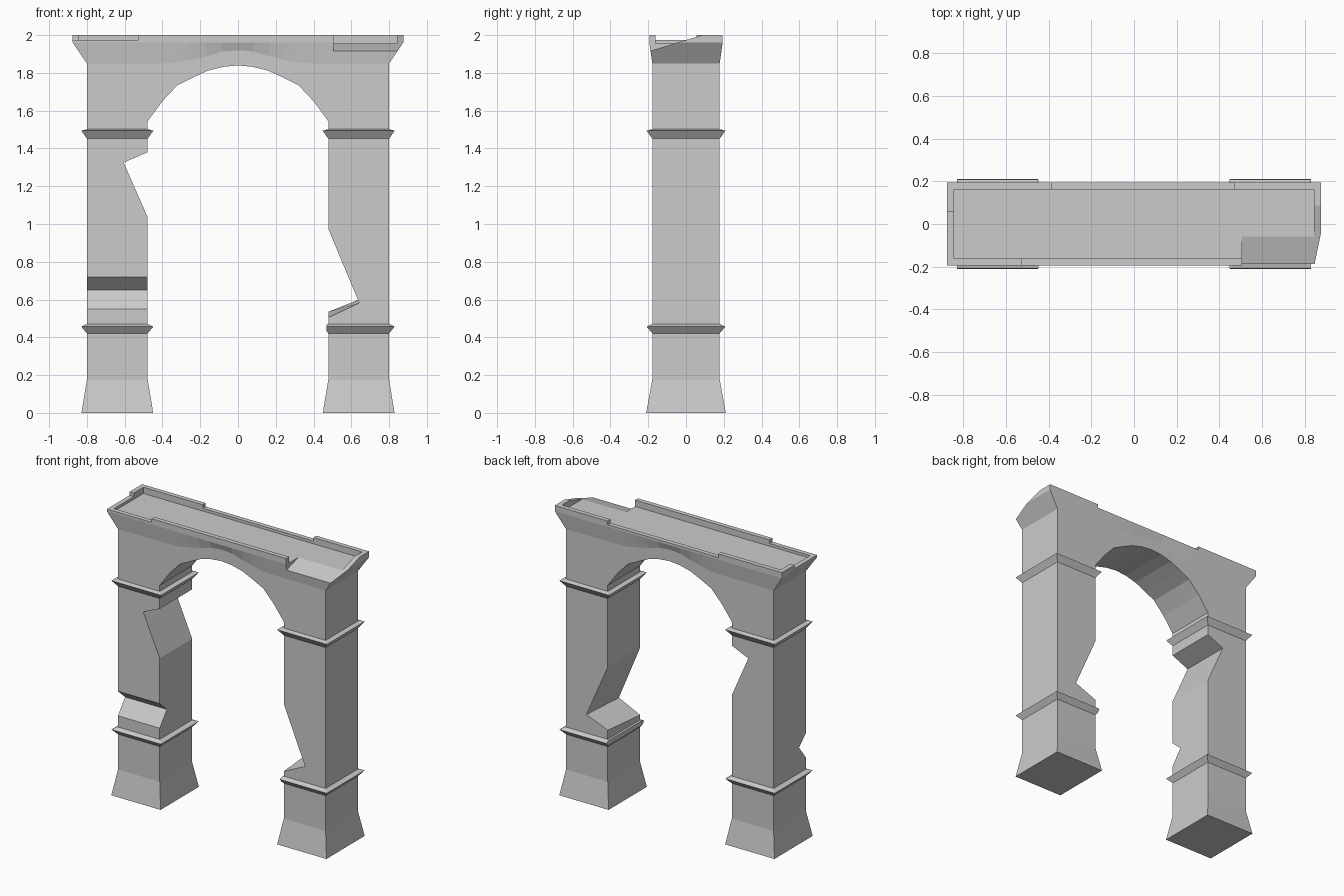
import bpy, bmesh

if "Cube" in bpy.data.objects:
    bpy.data.objects.remove(bpy.data.objects["Cube"])

LEG_OUT, LEG_IN, D = 0.80, 0.478, 0.1785   # leg edges in x, half depth in y


def make(name, bm):
    bmesh.ops.recalc_face_normals(bm, faces=bm.faces)
    mesh = bpy.data.meshes.new(name)
    bm.to_mesh(mesh)
    bm.free()
    ob = bpy.data.objects.new(name, mesh)
    bpy.context.collection.objects.link(ob)
    return ob


def loft(name, loops):
    """Closed solid through point loops of equal length."""
    bm = bmesh.new()
    rings = [[bm.verts.new(p) for p in loop] for loop in loops]
    for a, b in zip(rings, rings[1:]):
        for i in range(len(a)):
            j = (i + 1) % len(a)
            bm.faces.new((a[i], a[j], b[j], b[i]))
    bm.faces.new(rings[0])
    bm.faces.new(rings[-1])
    return make(name, bm)


def rect(cx, hx, hy, z):
    return [(cx - hx, -hy, z), (cx + hx, -hy, z), (cx + hx, hy, z), (cx - hx, hy, z)]


def box(name, x0, x1, y0, y1, z0, z1):
    return loft(name, [[(x0, y0, z), (x1, y0, z), (x1, y1, z), (x0, y1, z)] for z in (z0, z1)])


def boolean(target, other, op='DIFFERENCE'):
    other.hide_render = True
    mod = target.modifiers.new(op.title(), 'BOOLEAN')
    mod.operation, mod.solver, mod.object = op, 'EXACT', other
    bpy.context.view_layer.objects.active = target
    bpy.ops.object.modifier_apply(modifier=mod.name)
    bpy.data.objects.remove(other, do_unlink=True)


# Arch body: front outline given for the right half, mirrored to the left
arch = [(0, 1.84), (0.08, 1.832), (0.16, 1.812), (0.24, 1.775), (0.32, 1.735), (0.40, 1.65), (LEG_IN, 1.545)]
crown = [(LEG_OUT, 1.85), (0.48, 1.85), (0.40, 1.85), (0.32, 1.855), (0.24, 1.87), (0.16, 1.89), (0.08, 1.913), (0, 1.92)]
foot = [(LEG_IN, 0.175), (LEG_OUT, 0.175)]
half = arch + foot + crown
outline = half + [(-x, z) for x, z in half[-2:0:-1]]
n, first_top = len(outline), len(arch) + len(foot)
top = range(first_top, first_top + 2 * len(crown) - 1)

bm = bmesh.new()
front = [bm.verts.new((x, -D, z)) for x, z in outline]
back = [bm.verts.new((x, D, z)) for x, z in outline]
bm.faces.new(front)
bm.faces.new(back)
for i in range(n):
    j = (i + 1) % n
    if i in top and j in top:
        continue                            # left open for the cornice
    a, b, c, d = front[i], front[j], back[j], back[i]
    if max(a.co.z, b.co.z) < 0.2:           # flared foot of each leg
        low = []
        for v in (a, b, c, d):
            cx = 0.639 if v.co.x > 0 else -0.639
            low.append(bm.verts.new((cx + (v.co.x - cx) * 1.18, v.co.y * 1.18, 0)))
        quad = (a, b, c, d)
        for k in range(4):
            m = (k + 1) % 4
            bm.faces.new((quad[k], quad[m], low[m], low[k]))
        bm.faces.new(low)
    else:
        bm.faces.new((a, b, c, d))

# Flaring cornice and its upright band
loop = [front[i] for i in top] + [back[i] for i in reversed(top)]
for z in (1.96, 2.0):
    new = [bm.verts.new((v.co.x * 0.875 / abs(LEG_OUT) if z < 2 else v.co.x,
                         0.194 if v.co.y > 0 else -0.194, z)) for v in loop]
    for i in range(len(loop)):
        j = (i + 1) % len(loop)
        bm.faces.new((loop[i], loop[j], new[j], new[i]))
    loop = new
bm.faces.new(loop)
arch_body = make("ruined_arch", bm)

# Mouldings round each leg
for side in (-1, 1):
    for zs in ((0.397, 0.457, 0.48), (1.424, 1.494, 1.507)):
        ring = loft("moulding", [rect(side * 0.639, 0.161 + o, D + o, z)
                                 for o, z in zip((-0.02, 0.03, -0.02), zs)])
        if side > 0 and zs[0] < 1:          # worn inner edge
            boolean(ring, box("cutter", 0.3, 0.468, -0.4, 0.4, 0.3, 0.6))
        boolean(arch_body, ring, 'UNION')

# Sunken top and the worn-down lengths of rim
for b in ((-0.842, 0.842, -0.162, 0.162, 1.956, 2.1),
          (-1, -0.53, -0.3, -0.1, 1.975, 2.1),
          (-1, -0.8, -0.3, 0.056, 1.975, 2.1),
          (-0.385, 0.468, 0.1, 0.3, 1.975, 2.1)):
    boolean(arch_body, box("cutter", *b))

# Broken corner of the cornice
wedge = [(-0.30, 1.883), (0.20, 2.034), (0.20, 2.2), (-0.30, 2.2)]
boolean(arch_body, loft("cutter", [[(x, y, z) for y, z in wedge] for x in (0.506, 1.0)]))

# Chip across the front of the left leg
chip = [(-0.178, 0.55), (-0.10, 0.65), (-0.178, 0.72), (-0.278, 0.81), (-0.278, 0.422)]
boolean(arch_body, loft("cutter", [[(x, y, z) for y, z in chip] for x in (-0.9, -0.4)]))

# Chip on the inner side of the left leg
chip = [(-0.605, 1.325), (-0.478, 1.38), (-0.378, 1.423), (-0.378, 0.804), (-0.478, 1.035)]
boolean(arch_body, loft("cutter", [[(x, y, z) for x, z in chip] for y in (-0.4, 0.4)]))

# Chip on the inner side of the right leg, floor tilting towards the front
chips = [[(x, y, z + (dz if y > 0 else -dz)) for x, z, dz in
          ((0.642, 0.591, 0.01), (0.478, 0.52, 0.016), (0.43, 0.50, 0.016), (0.43, 1.085, 0), (0.478, 0.974, 0))]
         for y in (-0.19, 0.19)]
boolean(arch_body, loft("cutter", chips))
